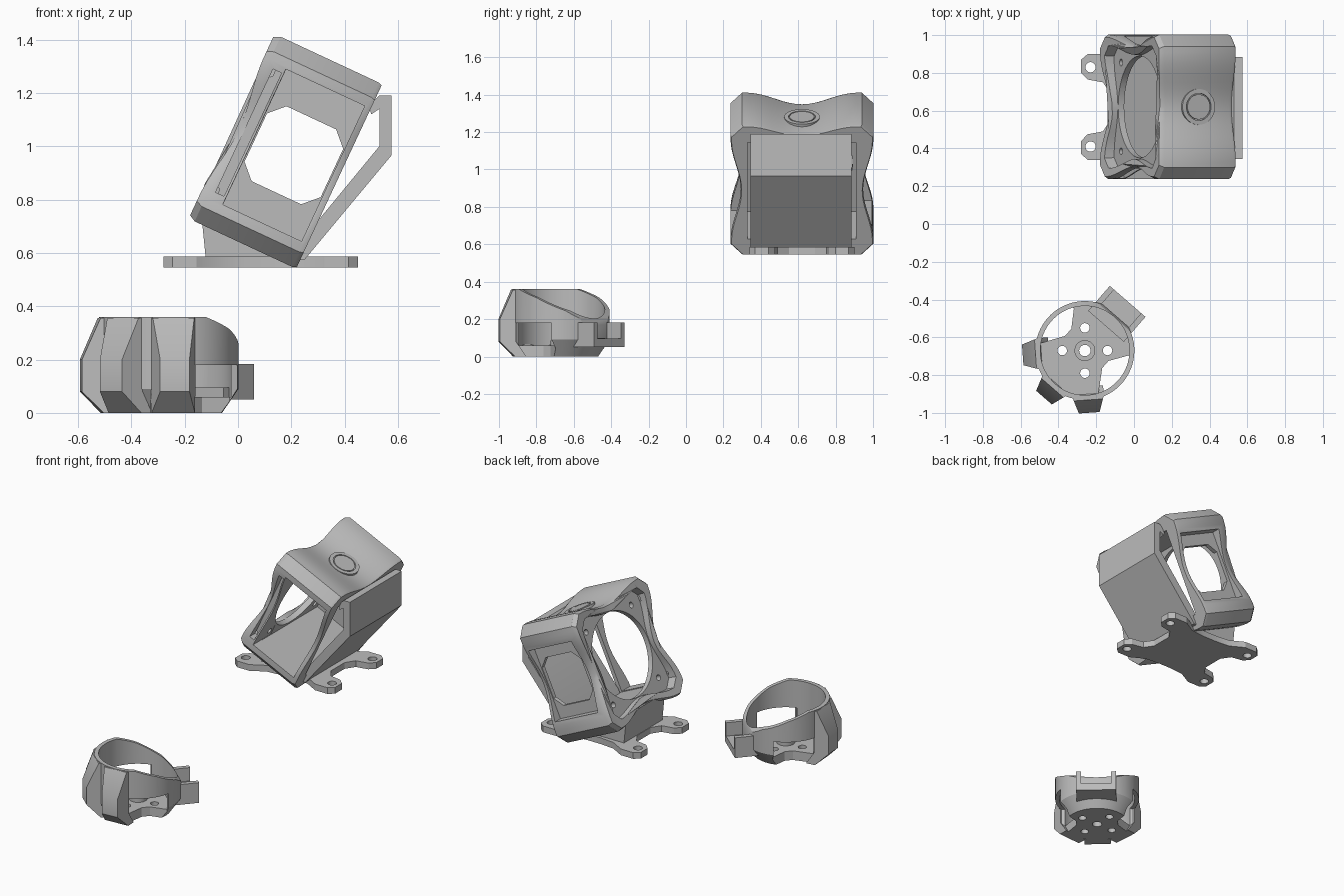
import bpy, bmesh, math
from mathutils import Matrix, Vector

cube = bpy.data.objects.get("Cube")
if cube:
    bpy.data.objects.remove(cube)

grey = bpy.data.materials.new("matte grey plastic")
grey.use_nodes = True
GREY = (0.5, 0.5, 0.5, 1)
grey.diffuse_color = GREY
grey.node_tree.nodes["Principled BSDF"].inputs["Base Color"].default_value = GREY


def make(name, bm):
    bmesh.ops.recalc_face_normals(bm, faces=bm.faces)
    me = bpy.data.meshes.new(name)
    bm.to_mesh(me)
    bm.free()
    me.materials.append(grey)
    ob = bpy.data.objects.new(name, me)
    bpy.context.collection.objects.link(ob)
    return ob


def loft(name, rings):
    bm = bmesh.new()
    loops = [[bm.verts.new(p) for p in ring] for ring in rings]
    n = len(loops[0])
    for low, high in zip(loops, loops[1:]):
        for i in range(n):
            j = (i + 1) % n
            bm.faces.new((low[i], low[j], high[j], high[i]))
    bm.faces.new(loops[0][::-1])
    bm.faces.new(loops[-1])
    return make(name, bm)


def prism(name, pts, lo, hi, axis="z"):
    """Extrude a 2D outline along one axis."""
    put = {"x": lambda p, h: (h, p[0], p[1]),
           "y": lambda p, h: (p[0], h, p[1]),
           "z": lambda p, h: (p[0], p[1], h)}[axis]
    return loft(name, [[put(p, h) for p in pts] for h in (lo, hi)])


def box(name, x, y, z):
    return prism(name, [(x[0], y[0]), (x[1], y[0]), (x[1], y[1]), (x[0], y[1])], *z)


def disc(name, cx, cy, r, lo, hi, axis="z", n=40):
    turn = [2 * math.pi * i / n for i in range(n)]
    return prism(name, [(cx + r * math.cos(t), cy + r * math.sin(t)) for t in turn], lo, hi, axis)


def cut(ob, *cutters):
    bpy.context.view_layer.objects.active = ob
    for c in cutters:
        c.hide_render = True
        mod = ob.modifiers.new("cut", "BOOLEAN")
        mod.operation, mod.solver, mod.object = "DIFFERENCE", "EXACT", c
        bpy.ops.object.modifier_apply(modifier=mod.name)
        bpy.data.objects.remove(c)


def finish(matrix, *obs):
    for ob in obs:
        ob.data.transform(matrix)
        bpy.ops.object.select_all(action="DESELECT")
        ob.select_set(True)
        bpy.context.view_layer.objects.active = ob
        bpy.ops.object.shade_smooth_by_angle(angle=math.radians(28))


# ---- Tilted camera housing (local x = depth, z = tilted up) ----
HALF, FLAT, STEPS = 0.382, 0.32, 20


def dip(t):
    return (1 + math.cos(math.pi * min(abs(t) / 0.3, 1))) / 2


def pinched_square(x, size=1.0, lip=0.0):
    """Square with waisted sides and chamfered corners."""
    ring = []
    for side in range(4):
        rot = Matrix.Rotation(side * math.pi / 2, 3, "X")
        for i in range(STEPS + 1):
            t = FLAT * (2 * i / STEPS - 1)
            p = Vector((x + lip * dip(t), -t * size, (HALF - 0.055 * dip(t)) * size))
            ring.append(rot @ p)
    return ring[::-1]


housing = loft("camera_housing", [pinched_square(-0.225, 0.965, 0.03),
                                  pinched_square(-0.20, 1, 0.03),
                                  pinched_square(0.205), pinched_square(0.22, 0.985)])
octagon = [(-0.07, 0.155), (0.135, 0.155), (0.19, 0.1), (0.19, -0.1),
           (0.135, -0.155), (-0.07, -0.155), (-0.125, -0.1), (-0.125, 0.1)]
cut(housing,
    box("cavity", (-0.13, 0.4), (-0.29, 0.29), (-0.285, 0.285)),
    loft("lens_recess", [pinched_square(-0.4, 0.87), pinched_square(-0.165, 0.84)]),
    disc("lens_hole", 0, 0, 0.27, -0.4, 0.1, "x", 64),
    box("near_window", (-0.131, 0.195), (-0.6, -0.2), (-0.28, 0.28)),
    box("near_groove", (-0.175, -0.14), (-0.6, -0.32), (-0.25, 0.26)),
    box("far_recess", (-0.15, 0.195), (0.317, 0.6), (-0.23, 0.23)),
    prism("far_window", octagon, 0.2, 0.6, "y"))
# Screw holes around the lens
cut(housing, *[disc("lens_screw", sy * 0.235, sz * 0.235, 0.018, -0.4, 0.0, "x", 16)
               for sy in (-1, 1) for sz in (-1, 1)])

# Raised round button on the top
button_rim = disc("button_rim", 0, 0, 0.095, 0.3, 0.343)
cut(button_rim, disc("rim_hole", 0, 0, 0.072, 0.335, 0.4))
button = disc("button", 0, 0, 0.066, 0.3, 0.343)
shift = Matrix.Translation((0.02, 0, 0))
for ob in (button_rim, button):
    ob.data.transform(shift)
finish(Matrix.Translation((0.18, 0.62, 0.98)) @ Matrix.Rotation(math.radians(25), 4, "Y"),
       housing, button_rim, button)

# Bent strap behind the housing
strap = prism("rear_strap", [(0.49, 1.15), (0.53, 1.19), (0.575, 1.19), (0.575, 0.965),
                             (0.25, 0.575), (0.21, 0.57), (0.25, 0.66), (0.53, 1.0),
                             (0.53, 1.14), (0.50, 1.12)], 0.345, 0.885, "y")

# Pedestal joining housing and base
pedestal = prism("pedestal", [(-0.12, 0.57), (0.24, 0.57), (0.23, 0.612), (-0.14, 0.77)],
                 0.42, 0.82, "y")

# Base plate with four screw arms
quarter = [(0.21, 0.07), (0.25, 0.13), (0.33, 0.145), (0.365, 0.18), (0.365, 0.25),
           (0.33, 0.28), (0.24, 0.28), (0.15, 0.23), (0.05, 0.22)]
outline = []
for sx, sy in ((1, 1), (-1, 1), (-1, -1), (1, -1)):
    pts = quarter if sx * sy > 0 else quarter[::-1]
    outline += [(0.085 + sx * x, 0.62 + sy * y) for x, y in pts]
base = prism("base_plate", outline, 0.545, 0.586)
cut(base, *[disc("arm_hole", 0.085 + sx * 0.315, 0.62 + sy * 0.21, 0.027, 0.5, 0.7)
            for sx in (-1, 1) for sy in (-1, 1)])
finish(Matrix(), strap, pedestal, base)

# ---- Motor guard ring (local x points along the tongue) ----
profile = [(0.2, 0), (0.262, 0.09), (0.262, 0.36)]
turns = [2 * math.pi * i / 72 for i in range(72)]
guard = loft("guard_ring", [[(r * math.cos(t), r * math.sin(t), z) for t in turns]
                            for r, z in profile])
slope = [(-0.12, 0.375), (0.05, 0.315), (0.19, 0.245), (0.235, 0.205), (0.247, 0.17),
         (0.247, 0.1), (0.5, 0.1), (0.5, 0.6), (-0.12, 0.6)]
scoop = [(0.04, 0.13), (-0.01, 0.13), (-0.12, 0.2), (-0.14, 0.4), (0.14, 0.4), (0.13, 0.19)]
cut(guard, disc("bore", 0, 0, 0.236, 0.06, 0.5, n=72),
    prism("slope", slope, -0.5, 0.5, "y"),
    prism("scoop_a", scoop, -0.1, 0.18),
    prism("scoop_b", [(x, -y) for x, y in scoop], -0.1, 0.18))

# Hub and motor screw holes
hub = disc("hub", 0, 0, 0.055, 0.03, 0.085)
cut(hub, disc("shaft", 0, 0, 0.03, -0.1, 0.2))
cut(guard, disc("shaft", 0, 0, 0.03, -0.1, 0.2))
for k in range(4):
    t = math.radians(41 + 90 * k)
    cut(guard, disc("motor_hole", 0.12 * math.cos(t), 0.12 * math.sin(t), 0.025, -0.1, 0.2, n=24))

# Tongue with side walls
tongue = box("tongue", (0.17, 0.345), (-0.125, 0.125), (0.05, 0.095))
walls = [box("tongue_wall", (0.225, 0.345), (s * 0.11 - 0.015, s * 0.11 + 0.015), (0.065, 0.183))
         for s in (-1, 1)]

# Three tapered bumpers opposite the tongue
ribs = []
rib_side = [(0.19, 0), (0.25, 0), (0.33, 0.08), (0.33, 0.2), (0.262, 0.355),
            (0.245, 0.355), (0.245, 0.08)]
for angle in (135, 180, 225):
    rib = prism("bumper", rib_side, -0.055, 0.055, "y")
    for v in rib.data.vertices:
        v.co.y *= 1 + 6 * (0.33 - max(v.co.x, 0.245))
    rib.data.transform(Matrix.Rotation(math.radians(angle), 4, "Z"))
    ribs.append(rib)
finish(Matrix.Translation((-0.26, -0.67, 0)) @ Matrix.Rotation(math.radians(49), 4, "Z"),
       guard, hub, tongue, *walls, *ribs)
